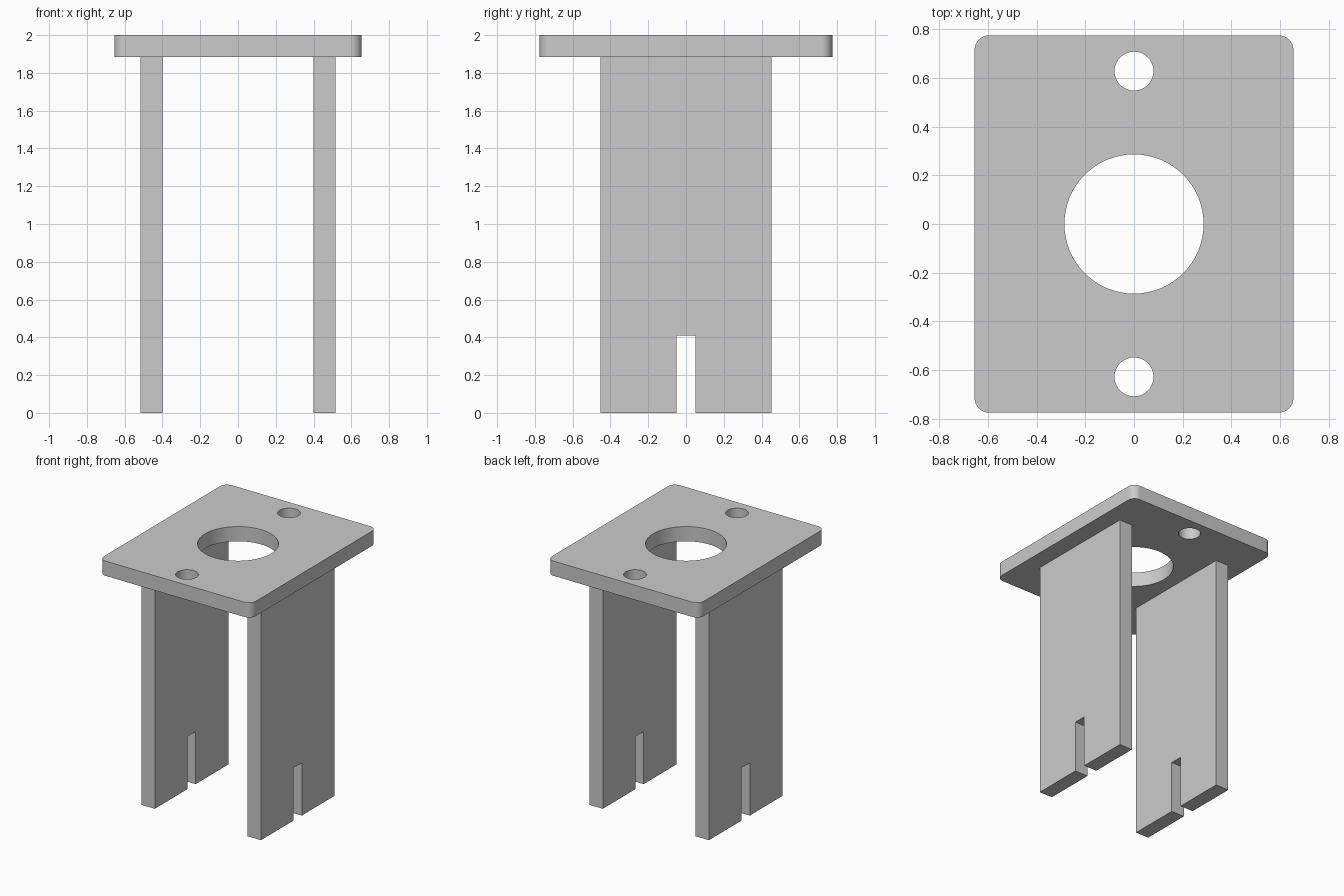
import bpy
import bmesh
from mathutils import Matrix

if "Cube" in bpy.data.objects:
    bpy.data.objects.remove(bpy.data.objects["Cube"], do_unlink=True)

HEIGHT, THICK = 2.0, 0.115
UNDERSIDE = HEIGHT - THICK

grey = bpy.data.materials.new("plain_grey")
grey.use_nodes = True
colour = (0.6, 0.6, 0.6, 1)
grey.diffuse_color = colour
grey.node_tree.nodes["Principled BSDF"].inputs["Base Color"].default_value = colour


def add_object(name, bm):
    bmesh.ops.recalc_face_normals(bm, faces=bm.faces)
    mesh = bpy.data.meshes.new(name)
    bm.to_mesh(mesh)
    bm.free()
    mesh.materials.append(grey)
    obj = bpy.data.objects.new(name, mesh)
    bpy.context.collection.objects.link(obj)
    return obj


def activate(obj):
    bpy.ops.object.select_all(action='DESELECT')
    obj.select_set(True)
    bpy.context.view_layer.objects.active = obj


def cut_hole(target, y, radius, segments):
    bm = bmesh.new()
    bmesh.ops.create_cone(bm, cap_ends=True, segments=segments, radius1=radius,
                          radius2=radius, depth=3 * THICK,
                          matrix=Matrix.Translation((0, y, HEIGHT - THICK / 2)))
    cutter = add_object("hole_cutter", bm)
    cutter.hide_render = True
    mod = target.modifiers.new("hole", 'BOOLEAN')
    mod.operation = 'DIFFERENCE'
    mod.solver = 'EXACT'
    mod.object = cutter
    activate(target)
    bpy.ops.object.modifier_apply(modifier=mod.name)
    bpy.data.objects.remove(cutter, do_unlink=True)


# Top plate: slab with rounded vertical corners
bm = bmesh.new()
bmesh.ops.create_cube(bm, size=1, matrix=Matrix.Translation((0, 0, HEIGHT - THICK / 2))
                      @ Matrix.Diagonal((1.31, 1.55, THICK, 1)))
upright = [e for e in bm.edges if abs(e.verts[0].co.z - e.verts[1].co.z) > THICK / 2]
bmesh.ops.bevel(bm, geom=upright, offset=0.06, segments=8, profile=0.5, affect='EDGES')
plate = add_object("top_plate", bm)

# Large centre hole and two screw holes
cut_hole(plate, 0, 0.286, 64)
for side in (-1, 1):
    cut_hole(plate, side * 0.628, 0.08, 40)
activate(plate)
bpy.ops.object.shade_smooth_by_angle(angle=0.6)

# Side panels: slotted outline extruded sideways
outline = [(-0.453, 0), (-0.05, 0), (-0.05, 0.41), (0.05, 0.41),
           (0.05, 0), (0.453, 0), (0.453, UNDERSIDE), (-0.453, UNDERSIDE)]
for name, x in (("left_panel", 0.4), ("right_panel", -0.4 - THICK)):
    bm = bmesh.new()
    face = bm.faces.new([bm.verts.new((x, y, z)) for y, z in outline])
    grown = bmesh.ops.extrude_face_region(bm, geom=[face])["geom"]
    bmesh.ops.translate(bm, vec=(THICK, 0, 0),
                        verts=[v for v in grown if isinstance(v, bmesh.types.BMVert)])
    add_object(name, bm)
